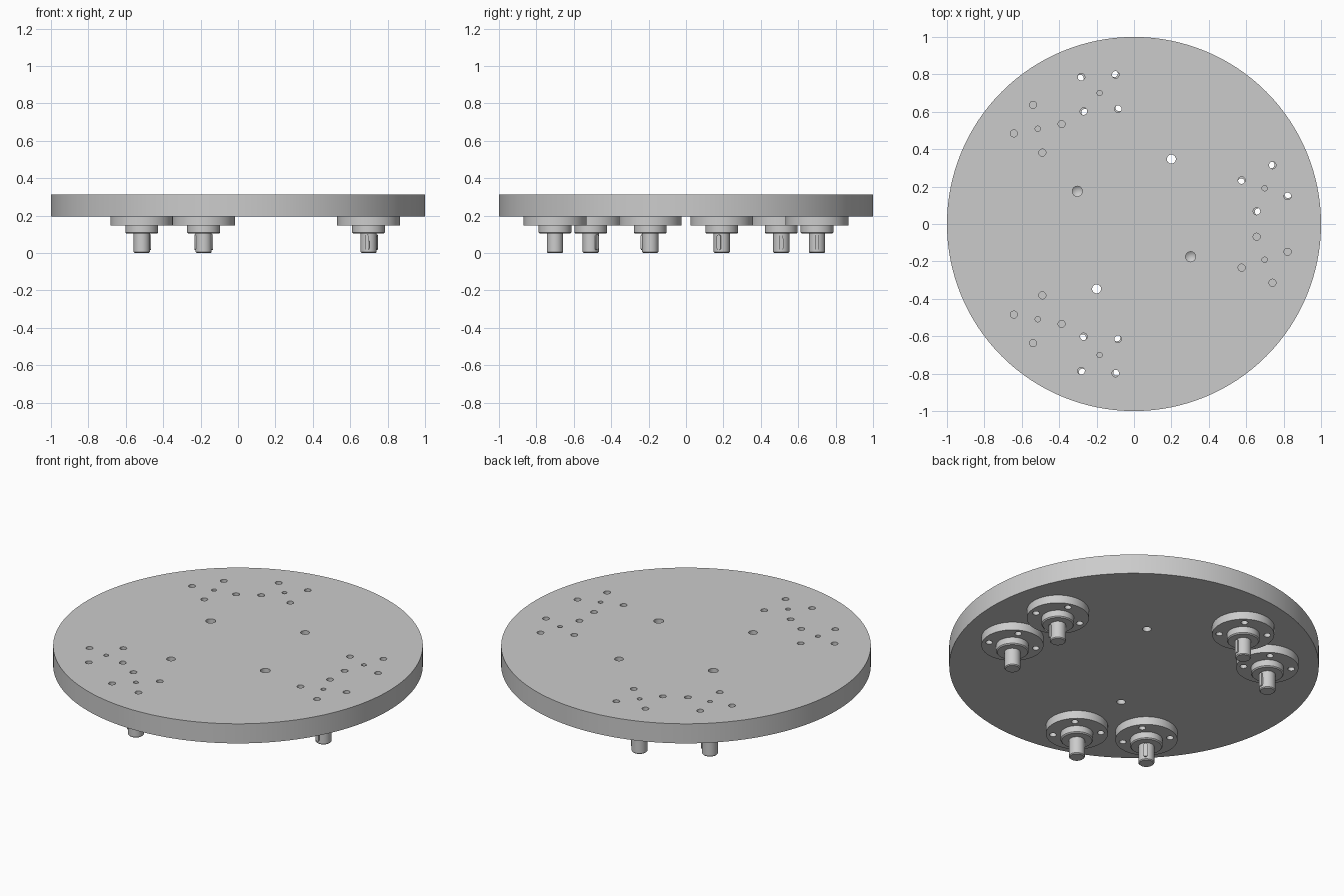
import bpy, bmesh
from math import sin, cos, pi, radians, hypot, atan2
from mathutils import Matrix, Vector

if "Cube" in bpy.data.objects:
    bpy.data.objects.remove(bpy.data.objects["Cube"])


def lathe(bm, profile, x=0, y=0, n=48):
    """Closed solid of revolution; profile of (radius, z) runs bottom to top."""
    rings = []
    for r, z in profile:
        if r == 0:
            rings.append([bm.verts.new((x, y, z))])
        else:
            rings.append([bm.verts.new((x + r * cos(2 * pi * i / n), y + r * sin(2 * pi * i / n), z))
                          for i in range(n)])
    for a, b in zip(rings, rings[1:]):
        for i in range(n):
            j = (i + 1) % n
            if len(a) == 1:
                bm.faces.new((a[0], b[j], b[i]))
            else:
                bm.faces.new((a[i], a[j], b[j], b[i]))
    if len(rings[0]) > 1:
        bm.faces.new(rings[0][::-1])
    bm.faces.new(rings[-1])


def make_object(name, bm):
    bmesh.ops.recalc_face_normals(bm, faces=bm.faces)
    mesh = bpy.data.meshes.new(name)
    bm.to_mesh(mesh)
    bm.free()
    ob = bpy.data.objects.new(name, mesh)
    bpy.context.collection.objects.link(ob)
    return ob


def activate(ob):
    bpy.ops.object.select_all(action='DESELECT')
    ob.select_set(True)
    bpy.context.view_layer.objects.active = ob


def drill(ob, cutter_bm):
    cutter = make_object("hole_cutter", cutter_bm)
    cutter.hide_render = True
    mod = ob.modifiers.new("holes", 'BOOLEAN')
    mod.operation = 'DIFFERENCE'
    mod.solver = 'EXACT'
    mod.object = cutter
    activate(ob)
    bpy.ops.object.modifier_apply(modifier=mod.name)
    bpy.data.objects.remove(cutter)


def smooth(ob):
    activate(ob)
    bpy.ops.object.shade_smooth_by_angle(angle=radians(30))


def bolt_holes(bm, x, y, angle, z0, z1):
    for k in range(4):
        t = radians(angle + 90 * k)
        lathe(bm, [(0.019, z0), (0.019, z1)], x + 0.13 * cos(t), y + 0.13 * sin(t), 24)


PLATE_Z, TOP_Z = 0.195, 0.312

# hub: centre angle, plate bolt angle, flange twist relative to plate, key direction
hubs = []
for i, keys in enumerate([(-20, -100), (0, 0), (45, 180)]):
    turn = 120 * i
    if i == 0:
        hubs += [(15.3, 71, 4, keys[0]), (-15.3, 109, 45, keys[1])]
    elif i == 1:
        hubs += [(turn - 15.3, 109 + turn, 4, keys[0]), (turn + 15.3, 71 + turn, 45, keys[1])]
    else:
        hubs += [(turn - 15.3, 109 + turn, 51, keys[0]), (turn + 15.3, 71 + turn, 4, keys[1])]

# round base plate
bm = bmesh.new()
lathe(bm, [(1, PLATE_Z), (1, TOP_Z)], n=128)
plate = make_object("base_plate", bm)
cut = bmesh.new()
for a, bolt, twist, key in hubs:
    x, y = 0.724 * cos(radians(a)), 0.724 * sin(radians(a))
    bolt_holes(cut, x, y, bolt, 0.15, 0.4)
    lathe(cut, [(0.014, 0.15), (0.014, 0.4)], x, y, 24)
# two through holes and two blind drilled holes
for s in (1, -1):
    lathe(cut, [(0.024, 0.15), (0.024, 0.4)], 0.2 * s, 0.347 * s, 32)
    lathe(cut, [(0, 0.215), (0.027, 0.235), (0.027, 0.4)], -0.303 * s, 0.175 * s, 32)
drill(plate, cut)
smooth(plate)

for number, (a, bolt, twist, key) in enumerate(hubs, 1):
    x, y = 0.724 * cos(radians(a)), 0.724 * sin(radians(a))
    # stepped flange with chamfered boss and shaft
    bm = bmesh.new()
    lathe(bm, [(0.038, 0), (0.043, 0.005), (0.043, 0.104), (0.082, 0.104), (0.088, 0.11),
               (0.088, 0.147), (0.168, 0.147), (0.168, PLATE_Z)], x, y, 64)
    hub = make_object(f"flanged_hub_{number}", bm)
    cut = bmesh.new()
    bolt_holes(cut, x, y, bolt + twist, 0.12, 0.25)
    drill(hub, cut)
    smooth(hub)
    # round-ended key on the side of the shaft
    bm = bmesh.new()
    lathe(bm, [(0.011, -0.02), (0.011, 0.01)], n=24)
    for v in bm.verts:
        v.co.x += 0.03 if v.co.x > 0 else -0.03
    place = (Matrix.Translation((x, y, 0.057)) @ Matrix.Rotation(radians(key), 4, 'Z')
             @ Matrix.Translation((0.04, 0, 0)) @ Matrix.Rotation(pi / 2, 4, 'Y'))
    bmesh.ops.transform(bm, matrix=place, verts=bm.verts)
    smooth(make_object(f"shaft_key_{number}", bm))
